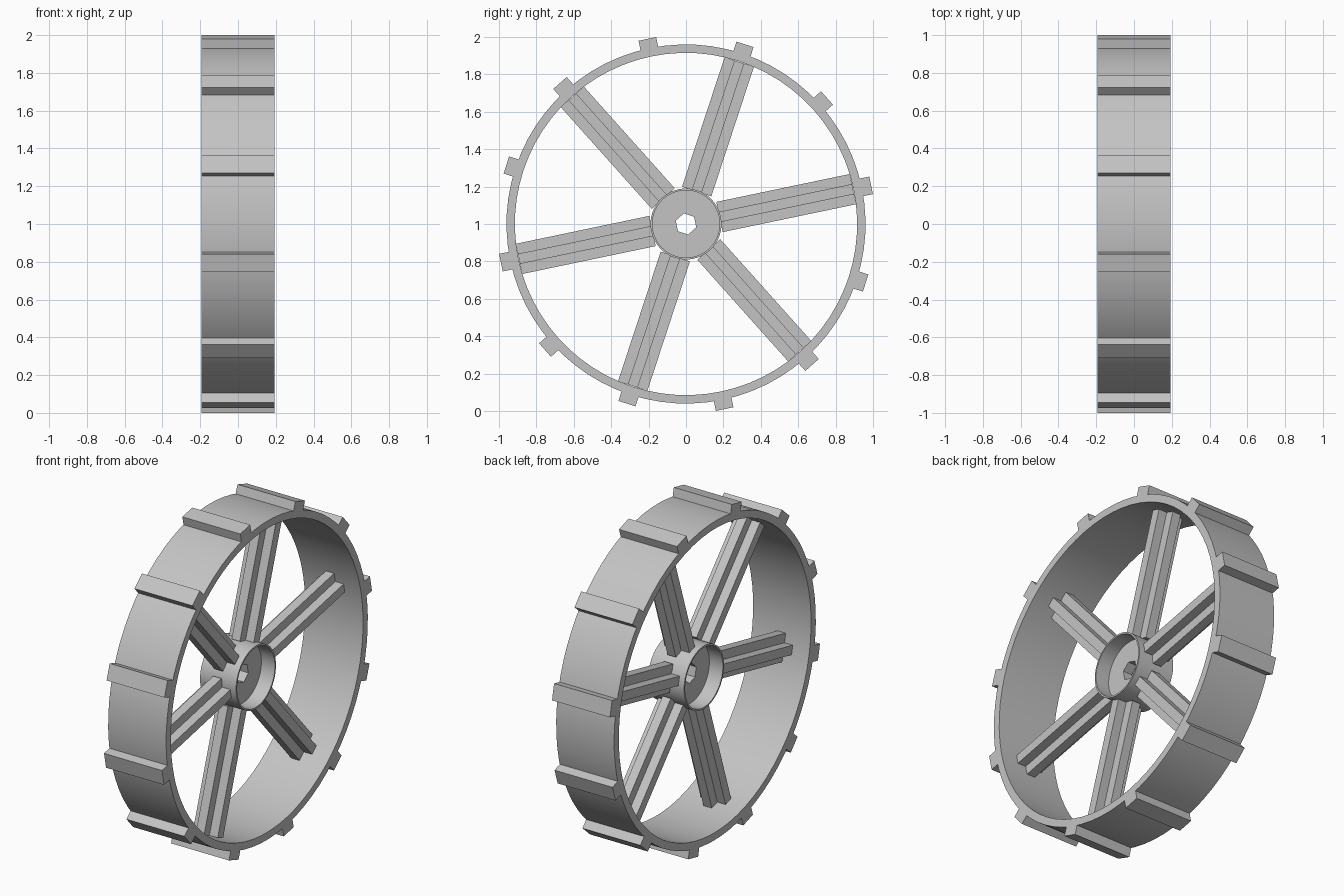
import bpy, bmesh, math
from mathutils import Matrix, Vector

cube = bpy.data.objects.get("Cube")
if cube:
    bpy.data.objects.remove(cube, do_unlink=True)

PHASE = math.radians(11.8)      # rotation of the whole wheel about its axle
CENTRE = Vector((0, 0, 1))
HALF = 0.193                    # half the wheel width

grey = bpy.data.materials.new("grey")
grey.use_nodes = True
colour = (0.55, 0.55, 0.55, 1)
grey.diffuse_color = colour
grey.node_tree.nodes["Principled BSDF"].inputs["Base Color"].default_value = colour


def finish(bm, name, smooth=False):
    bmesh.ops.recalc_face_normals(bm, faces=bm.faces)
    mesh = bpy.data.meshes.new(name)
    bm.to_mesh(mesh)
    bm.free()
    mesh.materials.append(grey)
    obj = bpy.data.objects.new(name, mesh)
    obj.location = CENTRE
    bpy.context.collection.objects.link(obj)
    if smooth:
        bpy.ops.object.select_all(action='DESELECT')
        obj.select_set(True)
        bpy.context.view_layer.objects.active = obj
        bpy.ops.object.shade_smooth_by_angle(angle=math.radians(30))
    return obj


def hexagon(angle):
    """Radius of the hexagonal axle hole at an angle from one corner."""
    return 0.05 / math.cos(angle % (math.pi / 3) - math.pi / 6)


def lathe(name, profile, sides):
    """Spin a closed (radius, x) profile about the x axis."""
    bm = bmesh.new()
    loops = []
    for i in range(sides):
        a = math.tau * i / sides
        t = a + PHASE + math.pi / 6
        loop = []
        for radius, x in profile:
            r = radius(a) if callable(radius) else radius
            loop.append(bm.verts.new((x, r * math.cos(t), r * math.sin(t))))
        loops.append(loop)
    n = len(profile)
    for i in range(sides):
        a, b = loops[i], loops[(i + 1) % sides]
        for j in range(n):
            k = (j + 1) % n
            bm.faces.new((a[j], a[k], b[k], b[j]))
    return finish(bm, name, True)


def radial_bar(name, section, inner, outer, angle):
    """Extrude an (x, across) section outward along one radius."""
    bm = bmesh.new()
    face = bm.faces.new([bm.verts.new((x, w, inner)) for x, w in section])
    ext = bmesh.ops.extrude_face_region(bm, geom=[face], use_keep_orig=True)
    top = [v for v in ext["geom"] if isinstance(v, bmesh.types.BMVert)]
    bmesh.ops.translate(bm, verts=top, vec=(0, 0, outer - inner))
    bm.transform(Matrix.Rotation(angle - math.pi / 2, 4, 'X'))
    return finish(bm, name)


# Rim band
lathe("rim", [(0.96, -HALF), (0.96, HALF), (0.915, HALF), (0.915, -HALF)], 72)

# Hub cup with a central web and hexagonal axle hole
wall, web, depth = 0.18, 0.03, 0.12
lathe("hub", [(0.19, -depth), (0.19, depth), (wall, depth), (wall, web),
              (hexagon, web), (hexagon, -web), (wall, -web), (wall, -depth)], 48)

# Cross-section spokes
s, l = 0.0275, 0.0825
quarter = [(s, l), (s, s), (l, s)]
plus = []
for q in range(4):
    c, d = round(math.cos(q * math.pi / 2)), round(math.sin(q * math.pi / 2))
    plus += [(c * x + d * y, c * y - d * x) for x, y in quarter]
for i in range(6):
    radial_bar(f"spoke_{i + 1}", plus, 0.183, 0.912, PHASE + i * math.pi / 3)

# Tread lugs across the rim
w = 0.048
lug = [(-HALF, -w), (HALF, -w), (HALF, w), (-HALF, w)]
for i in range(12):
    radial_bar(f"tread_lug_{i + 1}", lug, 0.935, 1.011, PHASE + i * math.pi / 6)
